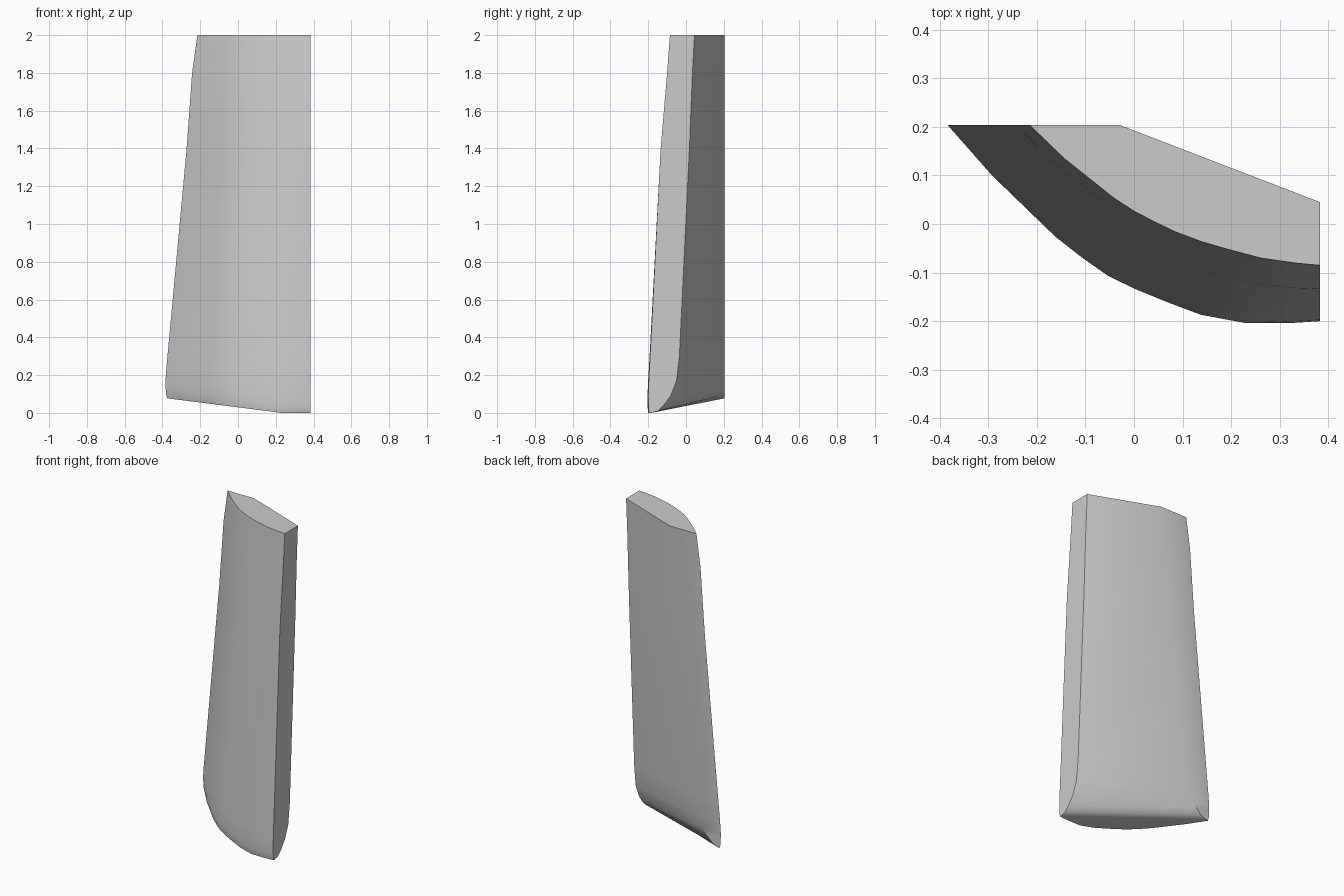
import bpy, bmesh, math

if "Cube" in bpy.data.objects:
    bpy.data.objects.remove(bpy.data.objects["Cube"])

BACK, RIGHT = 0.204, 0.383      # planes of the flat back strip and flat right side
# outer curve, as fractions of width and depth, at the bottom and at the top
U = [0, .06, .12, .29, .36, .43, .5, .59, .68, .8, .92, 1]
V_LOW = [0, .13, .26, .575, .68, .775, .84, .91, .975, 1.015, 1.012, 1]
V_TOP = [0, .12, .24, .52, .615, .69, .76, .83, .885, .95, .985, 1]

# sections: z at left, z at right, outer left x, outer right y, inner back x, inner right y
SECTIONS = [
    (.077, .00, -.374, -.194, -.368, -.185),
    (.095, .01, -.380, -.197, -.325, -.150),
    (.13, .04, -.383, -.199, -.290, -.118),
    (.17, .09, -.384, -.200, -.260, -.082),
    (.24, .17, -.379, -.197, -.230, -.050),
    (.37, .30, -.367, -.190, -.200, -.035),
    (1.40, 1.40, -.272, -.134, -.093, .018),
    (1.80, 1.80, -.243, -.100, -.050, .034),
    (2.00, 2.00, -.215, -.085, -.030, .045),
]


def section_points(zl, zr, xl, yr, ix, iy):
    k = zl / 2
    pts = []
    for u, lo, hi in zip(U, V_LOW, V_TOP):
        v = lo + (hi - lo) * k
        z = zl + (zr - zl) * min(1, u / .8)
        pts.append((xl + (RIGHT - xl) * u, BACK + (yr - BACK) * v, z))
    pts.append((RIGHT, iy, zr))     # inner edge on the right side
    pts.append((ix, BACK, zl))      # inner edge on the back strip
    return pts


# blade: sections joined into one closed tapering solid
bm = bmesh.new()
rings = [[bm.verts.new(p) for p in section_points(*s)] for s in SECTIONS]
for a, b in zip(rings, rings[1:]):
    n = len(a)
    for i in range(n):
        j = (i + 1) % n
        bm.faces.new((a[i], a[j], b[j], b[i]))
bm.faces.new(rings[0][::-1])
bm.faces.new(rings[-1])
bmesh.ops.recalc_face_normals(bm, faces=bm.faces[:])
mesh = bpy.data.meshes.new("curved_blade")
bm.to_mesh(mesh)
bm.free()

blade = bpy.data.objects.new("curved_blade", mesh)
bpy.context.collection.objects.link(blade)
grey = bpy.data.materials.new("plain grey")
grey.diffuse_color = (0.6, 0.6, 0.6, 1)
grey.use_nodes = True
grey.node_tree.nodes["Principled BSDF"].inputs["Base Color"].default_value = grey.diffuse_color
mesh.materials.append(grey)

# smooth curve with crisp corners
bpy.context.view_layer.objects.active = blade
blade.select_set(True)
bpy.ops.object.shade_smooth_by_angle(angle=math.radians(30))
